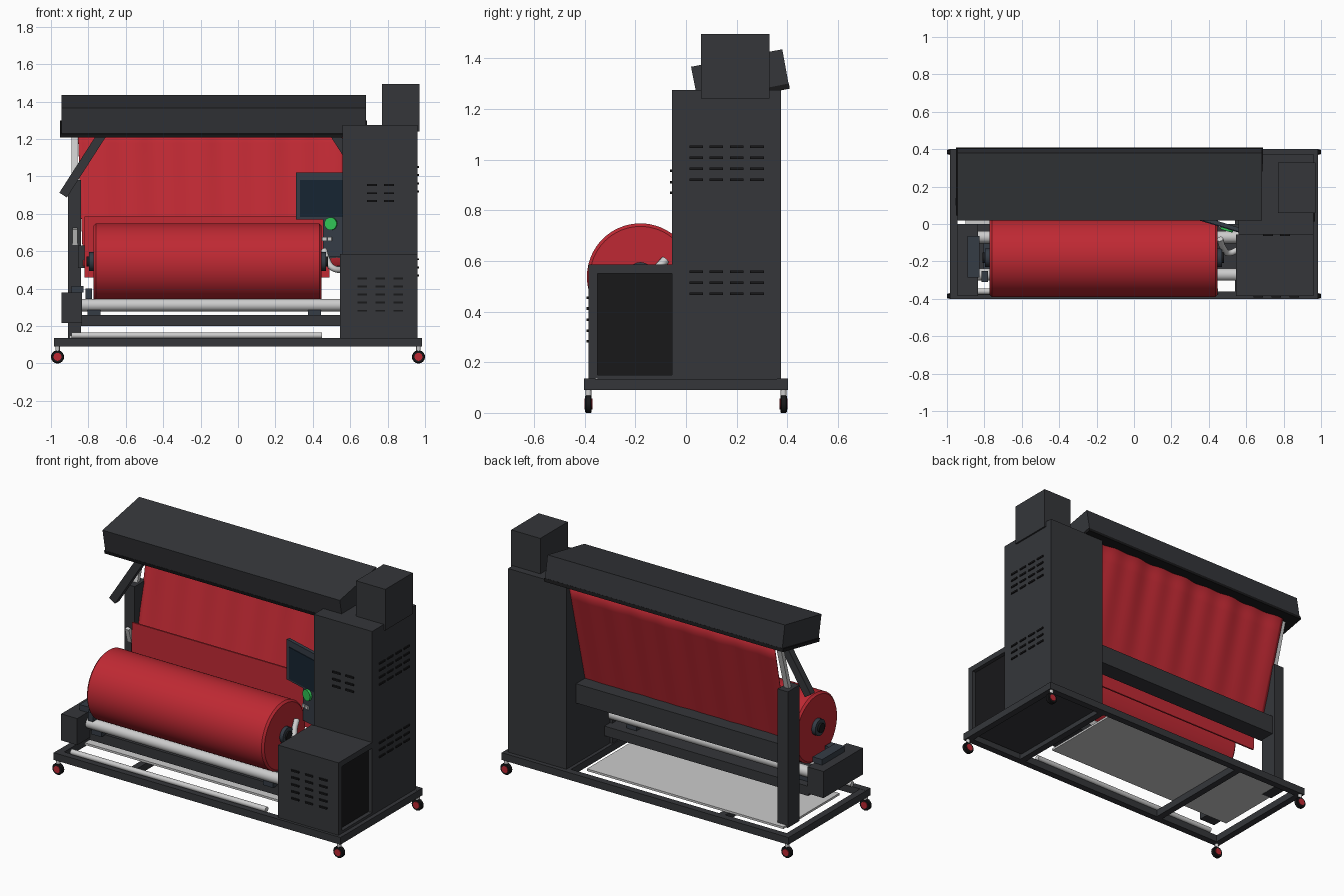
import bpy, bmesh, math
from mathutils import Vector, Matrix

if "Cube" in bpy.data.objects:
    bpy.data.objects.remove(bpy.data.objects["Cube"])


def material(name, rgb):
    m = bpy.data.materials.new(name)
    m.diffuse_color = (*rgb, 1)
    m.use_nodes = True
    m.node_tree.nodes["Principled BSDF"].inputs["Base Color"].default_value = m.diffuse_color
    return m


DARK = material("dark_metal", (0.035, 0.037, 0.042))
BLACK = material("black", (0.009, 0.009, 0.010))
RED = material("red_fabric", (0.52, 0.022, 0.033))
STEEL = material("steel", (0.68, 0.69, 0.71))
PANEL = material("panel_blue", (0.035, 0.045, 0.06))
SCREEN = material("screen_glass", (0.008, 0.018, 0.032))
GREEN = material("green", (0.03, 0.55, 0.09))


def finish(name, bm, mat, smooth=False):
    bmesh.ops.recalc_face_normals(bm, faces=bm.faces)
    me = bpy.data.meshes.new(name)
    bm.to_mesh(me)
    bm.free()
    ob = bpy.data.objects.new(name, me)
    bpy.context.collection.objects.link(ob)
    me.materials.append(mat)
    if smooth:
        bpy.ops.object.select_all(action='DESELECT')
        bpy.context.view_layer.objects.active = ob
        ob.select_set(True)
        bpy.ops.object.shade_smooth_by_angle(angle=math.radians(35))
    return ob


def box(name, x, y, z, mat=DARK, matrix=None):
    """Box from (min, max) ranges on each axis."""
    bm = bmesh.new()
    bmesh.ops.create_cube(bm, size=1)
    for v in bm.verts:
        v.co = Vector([(r[0] + r[1]) / 2 + c * (r[1] - r[0]) for c, r in zip(v.co, (x, y, z))])
    if matrix:
        bm.transform(matrix)
    return finish(name, bm, mat)


def rod(name, a, b, r, mat=STEEL, seg=32, bevel=0, matrix=None):
    """Cylinder between two points."""
    a, b = Vector(a), Vector(b)
    d = b - a
    bm = bmesh.new()
    bmesh.ops.create_cone(bm, cap_ends=True, segments=seg, radius1=r, radius2=r, depth=d.length)
    if bevel:
        rim = [e for e in bm.edges if abs(e.verts[0].co.z - e.verts[1].co.z) < 1e-5]
        bmesh.ops.bevel(bm, geom=rim, offset=bevel, segments=1, affect='EDGES')
    bm.transform(Matrix.Translation((a + b) / 2) @ d.to_track_quat('Z', 'Y').to_matrix().to_4x4())
    if matrix:
        bm.transform(matrix)
    return finish(name, bm, mat, True)


def beam(name, a, b, w, t, mat=DARK):
    """Rectangular bar between two points; t is its depth along y."""
    a, b = Vector(a), Vector(b)
    d = (b - a).normalized()
    side = d.cross(Vector((0, 1, 0))).normalized()
    m = Matrix((side, d.cross(side), d)).transposed().to_4x4()
    m.translation = (a + b) / 2
    h = (b - a).length / 2
    return box(name, (-w / 2, w / 2), (-t / 2, t / 2), (-h, h), mat, m)


def extrude_x(name, pts, x0, x1, mat=DARK):
    """Profile of (y, z) points extruded along x."""
    bm = bmesh.new()
    f = bm.faces.new([bm.verts.new((x0, y, z)) for y, z in pts])
    r = bmesh.ops.extrude_face_region(bm, geom=[f])
    bmesh.ops.translate(bm, vec=(x1 - x0, 0, 0),
                        verts=[v for v in r['geom'] if isinstance(v, bmesh.types.BMVert)])
    return finish(name, bm, mat)


# base frame
for s, n in ((-1, "front"), (1, "back")):
    box(f"base_rail_{n}", (-0.985, 0.985), sorted((s * 0.36, s * 0.402)), (0.09, 0.135))
for x in (-0.964, -0.5, 0.56, 0.964):
    box("base_crossbar", (x - 0.021, x + 0.021), (-0.36, 0.36), (0.09, 0.134))

# casters
for x in (-0.965, 0.965):
    for y in (-0.385, 0.385):
        rod("caster_wheel", (x, y - 0.013, 0.035), (x, y + 0.013, 0.035), 0.035, BLACK, 24, 0.004)
        rod("caster_hub", (x, y - 0.016, 0.035), (x, y + 0.016, 0.035), 0.021, RED, 20)
        rod("caster_stem", (x, y, 0.06), (x, y, 0.095), 0.012, STEEL, 16)

# tray plate and front tray rod
box("tray_plate", (-0.9, 0.45), (-0.22, 0.33), (0.137, 0.15), STEEL)
rod("tray_rod", (-0.89, -0.36, 0.15), (0.45, -0.36, 0.15), 0.016)

# tower cabinet with top box
box("tower_cabinet", (0.56, 0.96), (-0.055, 0.375), (0.12, 1.275))
box("top_box", (0.77, 0.97), (0.06, 0.33), (1.24, 1.495))

# control box, open on its right side
box("control_box_front", (0.545, 0.96), (-0.385, -0.35), (0.135, 0.585))
box("control_box_top", (0.545, 0.96), (-0.35, -0.055), (0.55, 0.585))
box("control_box_left", (0.545, 0.58), (-0.35, -0.055), (0.135, 0.55))
box("control_box_floor", (0.58, 0.96), (-0.35, -0.055), (0.12, 0.15))
box("control_box_inside", (0.90, 0.935), (-0.35, -0.055), (0.15, 0.55), BLACK)

# vent slots
for z in (0.955, 0.91, 0.868):
    for x in (0.717, 0.808):
        box("tower_front_vent", (x - 0.027, x + 0.027), (-0.064, -0.05), (z - 0.005, z + 0.005), BLACK)
for z in (0.455, 0.412, 0.368, 0.325, 0.282):
    for x in (0.665, 0.76, 0.857):
        box("control_box_vent", (x - 0.026, x + 0.026), (-0.393, -0.38), (z - 0.005, z + 0.005), BLACK)
for z in (1.05, 1.007, 0.963, 0.92, 0.557, 0.513, 0.47):
    for y in (0.04, 0.12, 0.2, 0.28):
        box("tower_side_vent", (0.955, 0.967), (y - 0.027, y + 0.027), (z - 0.005, z + 0.005), BLACK)

# canopy and its lower lip
extrude_x("canopy", [(0.02, 1.366), (0.047, 1.228), (0.405, 1.298), (0.38, 1.435)], -0.945, 0.685)
extrude_x("canopy_lip", [(0.046, 1.228), (0.05, 1.208), (0.41, 1.28), (0.406, 1.3)], -0.952, 0.69, BLACK)

# left post, back beam and side details
box("left_post", (-0.91, -0.84), (0.185, 0.30), (0.135, 0.98))
box("back_beam", (-0.855, 0.57), (0.17, 0.28), (0.51, 0.63))
beam("canopy_strut", (-0.873, 0.235, 0.93), (-0.873, 0.33, 1.27), 0.032, 0.025, STEEL)
beam("post_lever", (-0.872, 0.19, 0.635), (-0.872, 0.165, 0.72), 0.028, 0.022, STEEL)
beam("left_arm", (-0.935, 0.12, 0.90), (-0.72, 0.12, 1.235), 0.048, 0.04)
beam("right_arm", (0.725, 0.12, 0.90), (0.51, 0.12, 1.235), 0.048, 0.04)

# winding bed: end box, cross beam and saddles
box("end_box", (-0.945, -0.835), (-0.385, 0.0), (0.215, 0.38))
box("bearing_block", (-0.89, -0.825), (-0.285, -0.065), (0.38, 0.415), PANEL)
box("bed_beam", (-0.84, 0.56), (-0.26, 0.0), (0.2, 0.26))
for x in (-0.77, 0.41):
    box("roller_saddle", (x - 0.035, x + 0.035), (-0.29, -0.05), (0.255, 0.29), PANEL)
for y in (-0.07, -0.27):
    rod("support_roller", (-0.84, y, 0.312), (0.57, y, 0.312), 0.033)
box("bed_end_link", (-0.815, -0.78), (-0.31, -0.25), (0.345, 0.4), PANEL)

# fabric roll with hubs
rod("fabric_roll", (-0.772, -0.18, 0.537), (0.447, -0.18, 0.537), 0.211, RED, 64, 0.012)
rod("roll_hub", (-0.797, -0.18, 0.545), (0.47, -0.18, 0.545), 0.05, PANEL, 24)
rod("roll_core", (-0.81, -0.18, 0.545), (0.48, -0.18, 0.545), 0.028, BLACK, 24)

# hanging fabric sheet with gentle folds
bm = bmesh.new()
NX, NZ = 70, 8
grid = []
for j in range(NZ + 1):
    t = j / NZ
    row = []
    for i in range(NX + 1):
        s = i / NX
        x = -0.858 + 0.03 * (1 - t) + s * (1.425 - 0.03 * (1 - t))
        wave = 0.004 * math.sin(s * 50) + 0.003 * math.sin(s * 23 + 1)
        row.append(bm.verts.new((x, 0.165 + 0.19 * t + wave * (0.3 + 0.7 * t), 0.52 + 0.75 * t)))
    grid.append(row)
for j in range(NZ):
    for i in range(NX):
        bm.faces.new((grid[j][i], grid[j][i + 1], grid[j + 1][i + 1], grid[j + 1][i]))
sheet = finish("hanging_fabric", bm, RED, True)
sheet.modifiers.new("thickness", 'SOLIDIFY').thickness = 0.004

# lower fabric guide panel
extrude_x("lower_fabric_panel", [(0.13, 0.785), (0.12, 0.46), (0.13, 0.46), (0.14, 0.785)], -0.82, 0.49, RED)

# angled control panel with screen and buttons
P = Matrix.Translation((0.31, 0.035, 0)) @ Matrix.Rotation(math.radians(-17), 4, 'Z')
box("control_panel", (0, 0.28), (0, 0.022), (0.77, 1.02), PANEL, P)
box("control_panel_lower", (0.15, 0.28), (0, 0.022), (0.57, 0.77), PANEL, P)
box("screen", (0.025, 0.275), (-0.004, 0.005), (0.782, 0.98), SCREEN, P)
rod("green_button", (0.197, -0.015, 0.747), (0.197, 0.005, 0.747), 0.034, GREEN, 24, 0, P)
for x in (0.16, 0.19):
    box("small_button", (x - 0.012, x + 0.012), (-0.008, 0.002), (0.655, 0.675), STEEL, P)

# curved steel handle at the roll's right end
cu = bpy.data.curves.new("curved_handle", 'CURVE')
cu.dimensions = '3D'
cu.bevel_depth = 0.017
cu.bevel_resolution = 3
cu.use_fill_caps = True
sp = cu.splines.new('BEZIER')
path = [(0.46, -0.08, 0.605), (0.478, -0.13, 0.55), (0.505, -0.155, 0.512), (0.57, -0.13, 0.497)]
sp.bezier_points.add(len(path) - 1)
for p, c in zip(sp.bezier_points, path):
    p.co = c
    p.handle_left_type = p.handle_right_type = 'AUTO'
cu.materials.append(STEEL)
bpy.context.collection.objects.link(bpy.data.objects.new("curved_handle", cu))
